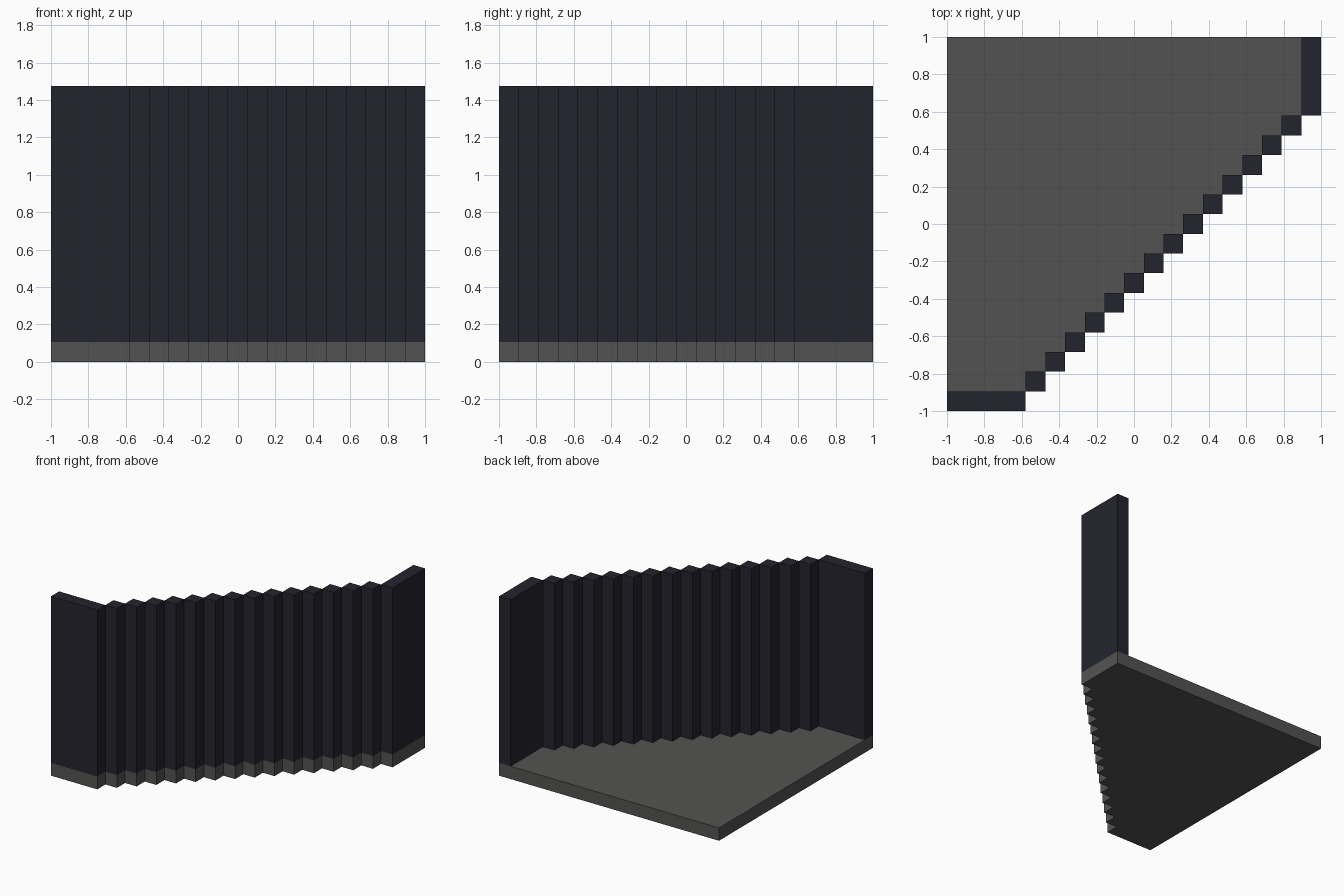
import bpy
import bmesh

cube = bpy.data.objects.get("Cube")
if cube:
    bpy.data.objects.remove(cube, do_unlink=True)

CELLS = 19            # footprint is a square of 19 x 19 cells
U = 2 / CELLS         # cell size
STEPS = 14            # single-cell steps along the diagonal
END = 4               # length of the straight wall ends
FLOOR_TOP, WALL_TOP = 1, 14


def material(name, rgb):
    m = bpy.data.materials.new(name)
    m.use_nodes = True
    colour = (*rgb, 1)
    m.diffuse_color = colour
    bsdf = m.node_tree.nodes["Principled BSDF"]
    bsdf.inputs["Base Color"].default_value = colour
    bsdf.inputs["Roughness"].default_value = 0.9
    return m


def prism(name, outline, z0, z1, mat):
    """Extrude an outline given in cells upwards from z0 to z1."""
    bm = bmesh.new()
    verts = [bm.verts.new((x * U - 1, y * U - 1, z0 * U)) for x, y in outline]
    base = bm.faces.new(verts)
    top = bmesh.ops.extrude_face_region(bm, geom=[base])["geom"]
    moved = [g for g in top if isinstance(g, bmesh.types.BMVert)]
    bmesh.ops.translate(bm, verts=moved, vec=(0, 0, (z1 - z0) * U))
    bmesh.ops.recalc_face_normals(bm, faces=bm.faces)
    mesh = bpy.data.meshes.new(name)
    bm.to_mesh(mesh)
    bm.free()
    mesh.materials.append(mat)
    obj = bpy.data.objects.new(name, mesh)
    bpy.context.collection.objects.link(obj)
    return obj


def wall(name, x0, y0, x1, y1):
    prism(name, [(x0, y0), (x1, y0), (x1, y1), (x0, y1)],
          FLOOR_TOP, WALL_TOP, dark)


grey = material("floor grey", (0.086, 0.086, 0.085))
dark = material("wall dark blue", (0.0175, 0.0175, 0.027))

# Floor slab with a stair-stepped diagonal edge
outline = [(0, 0)]
for i in range(STEPS + 1):
    outline += [(END + i, i), (END + i, i + 1)]
outline += [(CELLS, STEPS + 1), (CELLS, CELLS), (0, CELLS)]
prism("floor", outline, 0, FLOOR_TOP, grey)

# Straight wall ends
wall("front_wall", 0, 0, END, 1)
wall("left_wall", CELLS - 1, CELLS - END, CELLS, CELLS)

# Diagonal wall made of square columns
for i in range(1, STEPS + 1):
    wall(f"wall_column_{i}", END + i - 1, i, END + i, i + 1)
